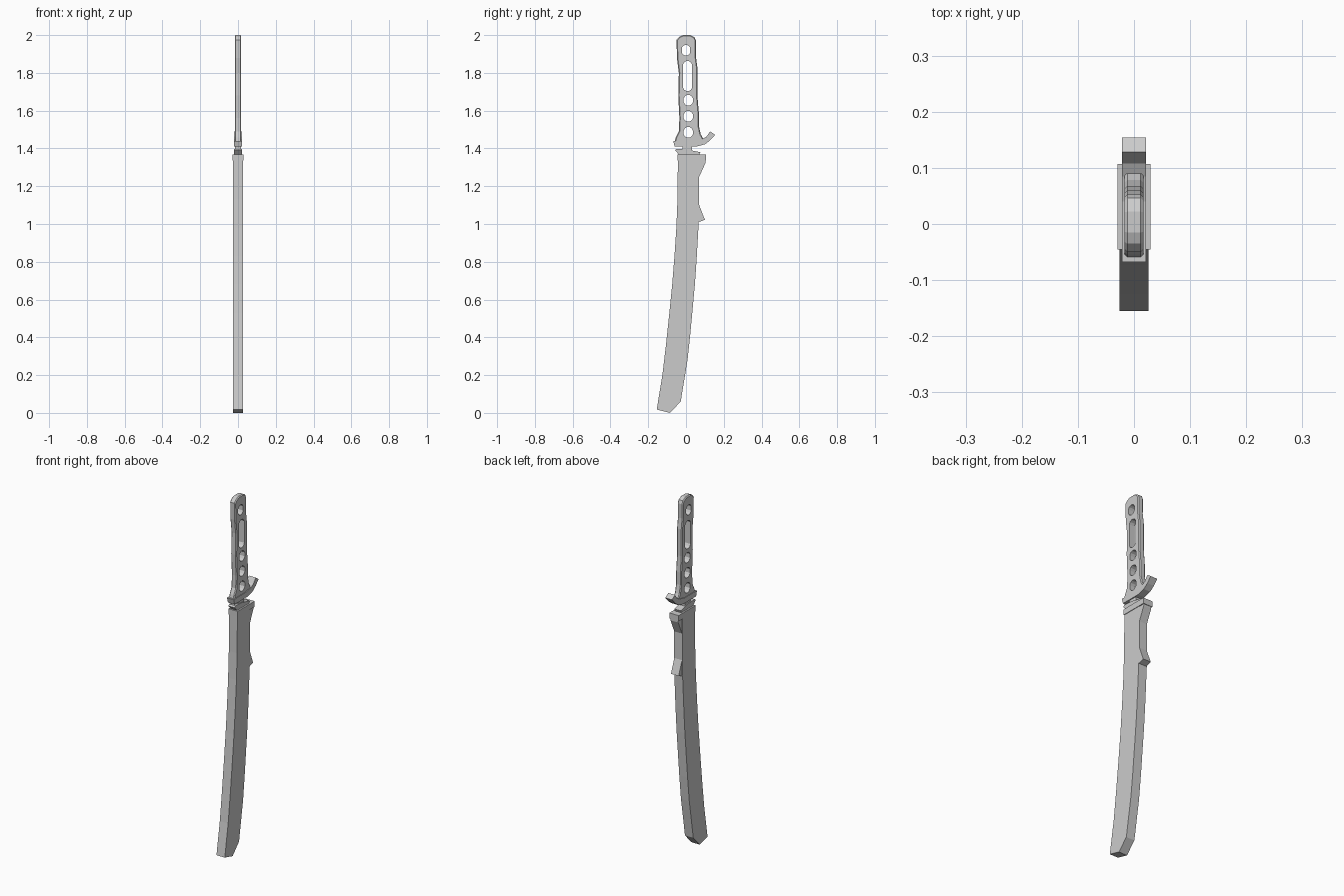
import bpy, bmesh, math


def prism(name, pts, half, bevel=0.0):
    """Extrude a (y, z) outline symmetrically along x."""
    bm = bmesh.new()
    face = bm.faces.new([bm.verts.new((-half, y, z)) for y, z in pts])
    ext = bmesh.ops.extrude_face_region(bm, geom=[face])
    bmesh.ops.translate(bm, vec=(2 * half, 0, 0),
                        verts=[g for g in ext["geom"] if isinstance(g, bmesh.types.BMVert)])
    bmesh.ops.recalc_face_normals(bm, faces=bm.faces)
    if bevel:
        rim = [e for e in bm.edges
               if abs(e.verts[0].co.x - e.verts[1].co.x) < 1e-6]
        bmesh.ops.bevel(bm, geom=rim, offset=bevel, segments=1, affect='EDGES')
    me = bpy.data.meshes.new(name)
    bm.to_mesh(me)
    bm.free()
    ob = bpy.data.objects.new(name, me)
    bpy.context.collection.objects.link(ob)
    return ob


def oval(y, z, ry, half_h, n=12):
    """Stadium outline: half circles joined by straight sides."""
    pts = []
    for i in range(n):
        a = 2 * math.pi * (i + 0.5) / n
        s = math.sin(a)
        pts.append((y + ry * math.cos(a),
                    z + ry * s + math.copysign(half_h - ry, s)))
    return pts


# Curved sheath
back = [(0.068, 1.35), (0.068, 1.02), (0.056, 0.81), (0.047, 0.68), (0.035, 0.55),
        (0.023, 0.42), (0.008, 0.28), (-0.01, 0.17), (-0.028, 0.06), (-0.085, 0.0)]
front = [(-0.155, 0.018), (-0.125, 0.2), (-0.106, 0.36), (-0.088, 0.53), (-0.073, 0.68),
         (-0.061, 0.83), (-0.051, 0.98), (-0.045, 1.13), (-0.043, 1.35)]
prism("sheath", back + front, 0.026)

# Sheath mouth collar and the belt clip behind it
prism("sheath_collar", [(-0.045, 1.335), (0.107, 1.335), (0.107, 1.367), (-0.045, 1.367)], 0.029)
prism("belt_clip", [(0.04, 1.35), (0.104, 1.35), (0.104, 1.325), (0.07, 1.25), (0.07, 1.10),
                    (0.1, 1.022), (0.066, 1.01), (0.04, 1.02)], 0.024)

# Neck between sheath and guard
prism("neck_plate", [(-0.035, 1.365), (0.07, 1.365), (0.076, 1.38), (0.03, 1.389),
                     (0.005, 1.395), (-0.05, 1.398), (-0.058, 1.39)], 0.02)
prism("neck", [(-0.015, 1.36), (0.035, 1.36), (0.03, 1.42), (-0.02, 1.42)], 0.015)

# Guard with the hooked finger rest
prism("guard", [(-0.06, 1.41), (0.055, 1.41), (0.1, 1.422), (0.128, 1.443), (0.154, 1.472),
                (0.128, 1.49), (0.108, 1.462), (0.085, 1.45), (0.04, 1.44), (-0.068, 1.44)], 0.021)

# Handle with pierced grip
grip = [(-0.06, 1.435), (-0.054, 1.458), (-0.038, 1.49), (-0.035, 1.56), (-0.041, 1.68),
        (-0.038, 1.8), (-0.048, 1.88), (-0.05, 1.975), (-0.035, 1.992), (-0.015, 2.0),
        (0.022, 2.0), (0.046, 1.988), (0.053, 1.97), (0.052, 1.89), (0.06, 1.83),
        (0.06, 1.68), (0.068, 1.59), (0.068, 1.52), (0.078, 1.475), (0.092, 1.45), (0.08, 1.435)]
handle = prism("handle", grip, 0.017, 0.005)
holes = [(0.0, 1.92, 0.023, 0.029), (0.008, 1.783, 0.025, 0.08)]
holes += [(0.012, z, 0.025, 0.029) for z in (1.655, 1.57, 1.485)]
for y, z, r, h in holes:
    cutter = prism("hole_cutter", oval(y, z, r, h), 0.1)
    cutter.hide_render = True
    cutter.hide_viewport = True
    mod = handle.modifiers.new("hole", 'BOOLEAN')
    mod.operation = 'DIFFERENCE'
    mod.solver = 'EXACT'
    mod.object = cutter
